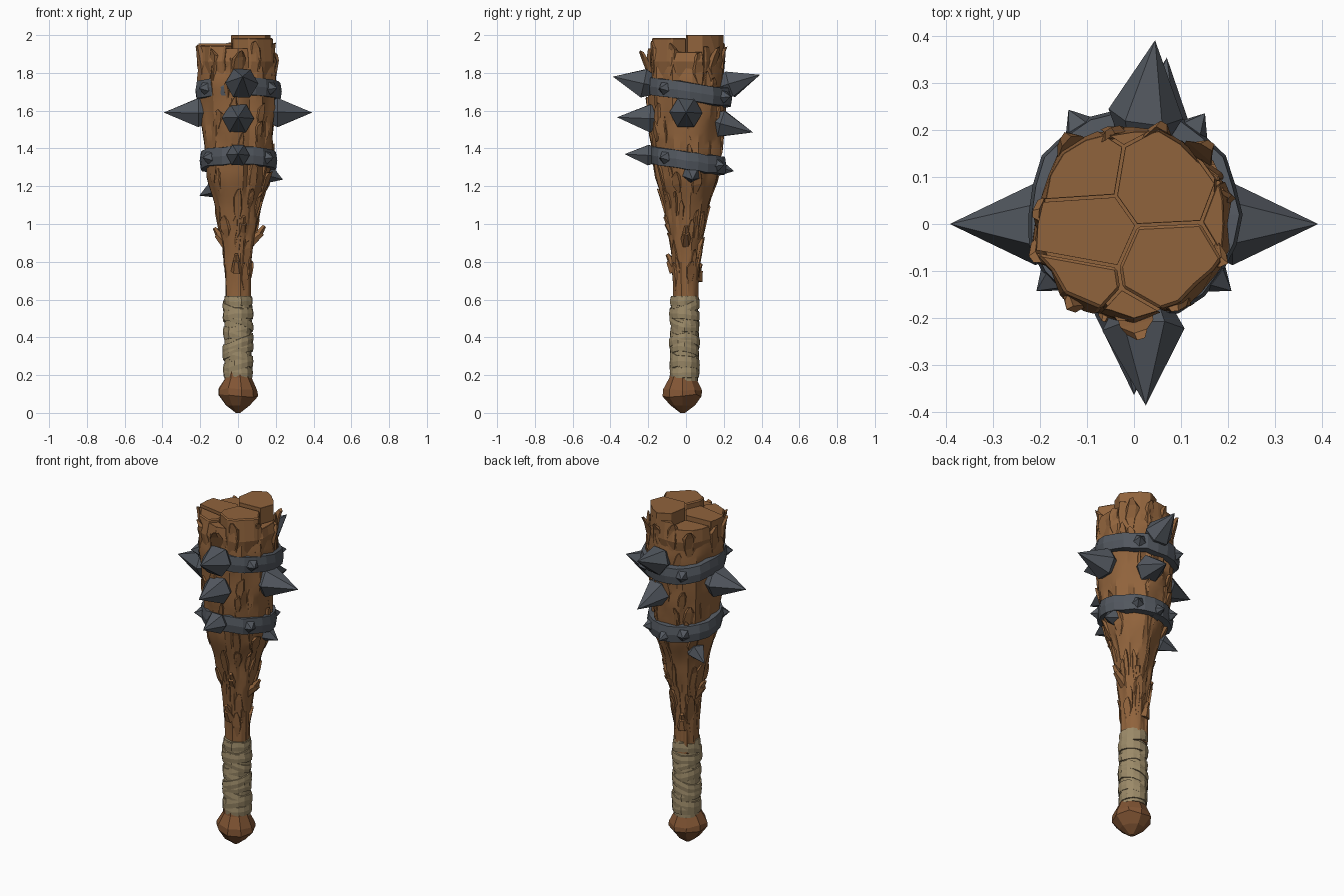
import bpy, bmesh, math, random
from mathutils import Vector, Matrix, noise

random.seed(7)
if "Cube" in bpy.data.objects:
    bpy.data.objects.remove(bpy.data.objects["Cube"])


def material(name, rgb):
    m = bpy.data.materials.new(name)
    m.use_nodes = True
    m.diffuse_color = (*rgb, 1)
    m.node_tree.nodes["Principled BSDF"].inputs["Base Color"].default_value = (*rgb, 1)
    return m


WOOD = material("brown_wood", (0.28, 0.125, 0.045))
DARK_WOOD = material("dark_wood", (0.22, 0.09, 0.034))
IRON = material("dark_iron", (0.085, 0.097, 0.115))
CLOTH = material("tan_wrap", (0.33, 0.255, 0.14))


def finish(name, bm, mat, smooth=None):
    bmesh.ops.recalc_face_normals(bm, faces=bm.faces)
    me = bpy.data.meshes.new(name)
    bm.to_mesh(me)
    bm.free()
    me.materials.append(mat)
    ob = bpy.data.objects.new(name, me)
    bpy.context.collection.objects.link(ob)
    if smooth:
        bpy.ops.object.select_all(action="DESELECT")
        ob.select_set(True)
        bpy.context.view_layer.objects.active = ob
        bpy.ops.object.shade_smooth_by_angle(angle=math.radians(smooth))
    return ob


def loft(bm, rings, closed=False):
    """Bridge equal-length rings of points; cap the ends unless closed."""
    vs = [[bm.verts.new(p) for p in ring] for ring in rings]
    n = len(vs[0])
    pairs = list(zip(vs, vs[1:])) + ([(vs[-1], vs[0])] if closed else [])
    for a, b in pairs:
        for i in range(n):
            j = (i + 1) % n
            bm.faces.new((a[i], a[j], b[j], b[i]))
    if not closed:
        bm.faces.new(vs[0])
        bm.faces.new(vs[-1])


def add_cone(bm, base, tip, radius, sides=6, top=0.0):
    base, tip = Vector(base), Vector(tip)
    axis = tip - base
    mat = (Matrix.Translation((base + tip) / 2) @ axis.to_track_quat("Z", "Y").to_matrix().to_4x4()
           @ Matrix.Rotation(0.5, 4, "Z"))
    bmesh.ops.create_cone(bm, cap_ends=True, segments=sides, radius1=radius, radius2=top,
                          depth=axis.length, matrix=mat)


# Wood silhouette as (height, radius)
PROFILE = [(0.55, 0.066), (0.7, 0.068), (0.82, 0.074), (0.95, 0.092), (1.1, 0.118),
           (1.22, 0.155), (1.35, 0.182), (1.55, 0.198), (1.75, 0.203), (1.9, 0.196)]


def radius_at(z):
    for (z0, r0), (z1, r1) in zip(PROFILE, PROFILE[1:]):
        if z <= z1:
            return r0 + (r1 - r0) * max(0, z - z0) / (z1 - z0)
    return PROFILE[-1][1]


def bark_point(a, z, extra=0.0):
    grain = noise.noise(Vector((math.cos(a) * 2.6, math.sin(a) * 2.6, z * 2.2)))
    fine = noise.noise(Vector((math.cos(a) * 6, math.sin(a) * 6, z * 4 + 9)))
    r = radius_at(z) * (1.02 + 0.14 * grain - 0.14 * abs(fine)) + extra
    return Vector((r * math.cos(a), r * math.sin(a), z))


# Wooden club body with bark grain
SIDES, RINGS = 36, 40
bm = bmesh.new()
loft(bm, [[bark_point(math.tau * i / SIDES, 0.55 + 1.33 * k / RINGS) for i in range(SIDES)]
          for k in range(RINGS + 1)])
finish("club_body", bm, WOOD, 22)

# Split end grain: a disc cut into cells of different heights
SEEDS = [(0.06, 0.1, 2.0), (0.07, -0.1, 1.985), (-0.11, -0.02, 1.955), (-0.12, 0.13, 1.93),
         (-0.13, -0.13, 1.945), (-0.01, -0.24, 1.93), (0.27, 0.02, 1.91), (0.2, 0.2, 1.94),
         (-0.03, 0.27, 1.96)]
for k, (x, y, top) in enumerate(SEEDS):
    bm = bmesh.new()
    ends = []
    for z, grow in ((1.74, -0.012), (1.86, 0.01), (top, 0.0)):
        ring = [bark_point(math.tau * i / 24, 1.86, grow + random.uniform(-0.007, 0.007))
                for i in range(24)]
        ends.append([(p.x, p.y, z) for p in ring])
    loft(bm, ends)
    own = Vector((x, y, 0))
    for other in SEEDS[:k] + SEEDS[k + 1:]:
        away = Vector((other[0], other[1], 0)) - own
        bmesh.ops.bisect_plane(bm, geom=bm.verts[:] + bm.edges[:] + bm.faces[:],
                               plane_co=own + away / 2 - away.normalized() * 0.003,
                               plane_no=away, clear_outer=True)
        bmesh.ops.holes_fill(bm, edges=[e for e in bm.edges if e.is_boundary], sides=0)
    ob = finish("end_grain_%d" % (k + 1), bm, WOOD)
    bevel = ob.modifiers.new("worn_edges", "BEVEL")
    bevel.width = 0.006
    bevel.segments = 1


def bark_plate(bm, a, z, half_width, length, lift, kick):
    """A tapered strip hugging the trunk whose upper end peels outward."""
    rings = []
    for t, w, out in ((0, 0.35, 0.0), (0.4, 1, lift), (0.8, 0.8, lift + kick * 0.6),
                      (1, 0.3, lift + kick)):
        w *= half_width / radius_at(z)
        h = z + length * t
        under = -0.012 if t < 0.7 else out - 0.016
        rings.append([bark_point(a - w, h, under), bark_point(a - w * 0.6, h, out),
                      bark_point(a + w * 0.5, h + 0.01, out), bark_point(a + w, h, under)])
        a += random.uniform(-0.06, 0.06)
    loft(bm, rings)


# Bark plates along the trunk
bm = bmesh.new()
for k in range(60):
    z = random.uniform(0.64, 1.7)
    bark_plate(bm, random.uniform(0, math.tau), z, random.uniform(0.012, 0.035),
               random.uniform(0.09, 0.2), random.uniform(0.002, 0.009), random.uniform(0, 0.009))
finish("bark_plates", bm, WOOD)

# Chips flaring out of the head rim, as (angle, top height, kick)
bm = bmesh.new()
for deg, top, kick in ((22, 1.9, 0.02), (47, 1.93, 0.045), (75, 1.93, 0.02), (105, 1.95, 0.01),
                       (130, 1.92, 0.035), (172, 1.92, 0.015), (200, 1.94, 0.015),
                       (230, 1.92, 0.015), (270, 1.91, 0.035), (300, 1.96, 0.005),
                       (335, 1.95, 0.005)):
    bark_plate(bm, math.radians(deg), top - 0.17, 0.042, 0.17, 0.006, kick)
finish("rim_chips", bm, WOOD)

# Broken twig stubs on the neck, as (angle, height, reach)
bm = bmesh.new()
for deg, z, reach in ((0, 0.92, 0.14), (180, 0.91, 0.125), (265, 0.77, 0.1),
                      (60, 0.95, 0.11), (110, 0.72, 0.085), (285, 0.97, 0.115)):
    a = math.radians(deg)
    d = Vector((math.cos(a), math.sin(a), 0))
    start, elbow = d * 0.06 + Vector((0, 0, z - 0.02)), d * reach * 0.9 + Vector((0, 0, z + 0.035))
    add_cone(bm, start, elbow, 0.032, 6, 0.018)
    add_cone(bm, elbow - d * 0.012, d * reach + Vector((0, 0, z + 0.07)), 0.02, 5, 0.01)
finish("twig_stubs", bm, WOOD)


def strap(bm, z, radius, height, thick, tilt, heading, sides, rough, cy=0.0):
    """A closed tilted hoop with a flat, slightly bowed section."""
    section = [(-thick, -0.5), (0, -0.46), (thick * 0.2, 0), (0, 0.46), (-thick, 0.5)]
    hoop = []
    for i in range(sides):
        a = math.tau * i / sides
        c, s = math.cos(a), math.sin(a)
        r, lift = radius + random.uniform(-rough, rough), random.uniform(-rough, rough)
        mid = z - tilt * radius * math.cos(a - heading) + lift
        hoop.append([((r + dr) * c, (r + dr) * s + cy, mid + dz * height) for dr, dz in section])
    loft(bm, hoop, closed=True)


# Iron bands, dipping toward the back
BANDS = (("upper_band", 1.70, 0.222, 0.02), ("lower_band", 1.335, 0.197, 0.008))
for name, z, r, cy in BANDS:
    bm = bmesh.new()
    strap(bm, z, r, 0.1, 0.035, 0.14, math.pi / 2, 22, 0.005, cy)
    finish(name, bm, IRON)


def spike(name, base, tip, radius, sides=6):
    bm = bmesh.new()
    base, tip = Vector(base), Vector(tip)
    inner = base - (tip - base).normalized() * 0.05
    add_cone(bm, base, tip, radius, sides)
    add_cone(bm, inner, base, radius * 0.7, sides, radius)
    bmesh.ops.remove_doubles(bm, verts=bm.verts, dist=0.0005)
    finish(name, bm, IRON)


# Large spikes
for side, word in ((1, "left"), (-1, "right")):
    spike(word + "_spike", (side * 0.21, 0, 1.59), (side * 0.393, 0, 1.59), 0.088)
spike("front_upper_spike", (0.02, -0.225, 1.745), (0.025, -0.387, 1.78), 0.088)
spike("front_middle_spike", (0, -0.19, 1.56), (0, -0.365, 1.565), 0.085)
spike("front_lower_spike", (0, -0.2, 1.365), (0, -0.325, 1.37), 0.062)
spike("back_upper_spike", (0.025, 0.235, 1.74), (0.045, 0.392, 1.79), 0.08)
spike("back_middle_spike", (0.05, 0.19, 1.53), (0.07, 0.355, 1.485), 0.08)
spike("back_lower_spike", (0, 0.16, 1.3), (0, 0.255, 1.28), 0.06)
spike("left_low_spike", (0.16, 0.03, 1.265), (0.238, 0.035, 1.235), 0.055, 5)
spike("right_low_spike", (-0.125, 0.08, 1.185), (-0.205, 0.12, 1.15), 0.05, 5)

# Small studs around both bands
for name, z, r, cy in BANDS:
    for k, deg in enumerate((55, 122, 218, 322)):
        a = math.radians(deg)
        d = Vector((math.cos(a), math.sin(a), 0))
        p = d * r + Vector((0, cy, z - 0.14 * r * math.sin(a)))
        spike("%s_stud_%d" % (name, k + 1), p, p + d * 0.042, 0.036, 5)

# Grip core and cloth wraps
bm = bmesh.new()
add_cone(bm, (0, -0.008, 0.17), (0, -0.008, 0.62), 0.071, 16, 0.071)
finish("grip_core", bm, CLOTH)
bm = bmesh.new()
for k in range(11):
    edge = k in (0, 10)
    strap(bm, 0.215 + 0.0378 * k, random.uniform(0.071, 0.08), random.uniform(0.045, 0.065), 0.016,
          0.03 if edge else random.uniform(0.1, 0.4), random.uniform(0, math.tau), 14, 0.003, -0.008)
finish("grip_wraps", bm, CLOTH)

# Faceted pommel
bm = bmesh.new()
rings = []
for k, (z, r) in enumerate(((0.0, 0.012), (0.04, 0.065), (0.09, 0.106), (0.125, 0.104),
                            (0.185, 0.072), (0.22, 0.066))):
    rings.append([(r * random.uniform(0.94, 1.05) * math.cos(math.tau * i / 9),
                   r * random.uniform(0.94, 1.05) * math.sin(math.tau * i / 9) - 0.018,
                   z + (random.uniform(-0.008, 0.008) if k in (2, 3) else 0)) for i in range(9)])
loft(bm, rings)
finish("pommel", bm, DARK_WOOD)
